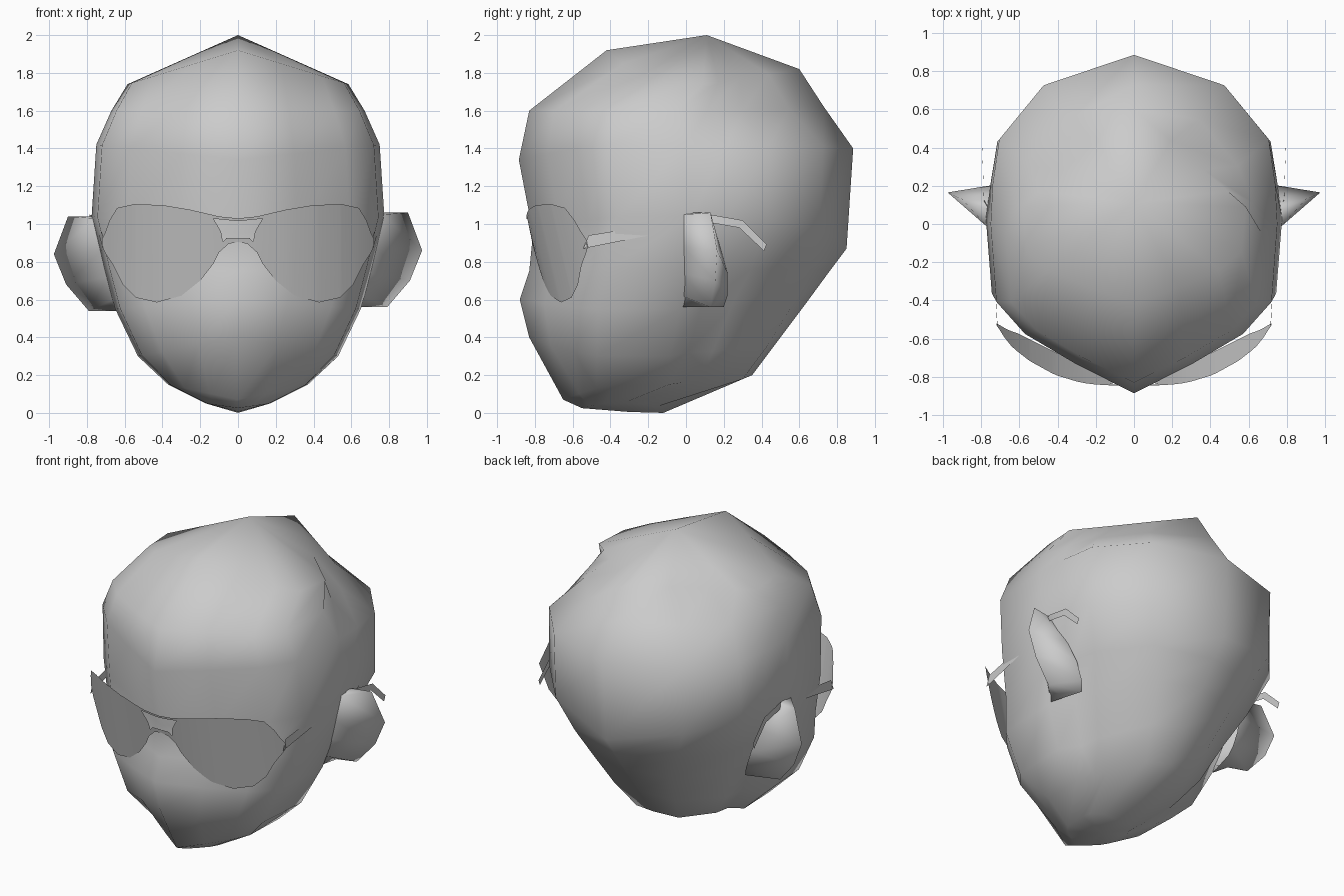
import bpy, bmesh

cube = bpy.data.objects.get("Cube")
if cube:
    bpy.data.objects.remove(cube, do_unlink=True)

GREY = (0.6, 0.6, 0.6, 1.0)
grey = bpy.data.materials.new("plain grey")
grey.use_nodes = True
grey.diffuse_color = GREY
grey.node_tree.nodes["Principled BSDF"].inputs["Base Color"].default_value = GREY


def finish(name, bm, recalc=True):
    if recalc:
        bmesh.ops.recalc_face_normals(bm, faces=bm.faces)
    for f in bm.faces:
        f.smooth = True
    mesh = bpy.data.meshes.new(name)
    bm.to_mesh(mesh)
    bm.free()
    mesh.materials.append(grey)
    ob = bpy.data.objects.new(name, mesh)
    bpy.context.collection.objects.link(ob)
    return ob


def strip(bm, a, b):
    """Quads between two open rows of vertices."""
    for i in range(len(a) - 1):
        bm.faces.new((a[i], b[i], b[i + 1], a[i + 1]))


def row(bm, points):
    return [bm.verts.new(p) for p in points]


def lookup(table, x):
    """Piecewise linear height at x."""
    for (x0, z0), (x1, z1) in zip(table, table[1:]):
        if x <= x1:
            return z0 + (z1 - z0) * (x - x0) / (x1 - x0)
    return table[-1][1]


# Head: tilted rings with a wedge front; the rear half blends between shapes
FACE = [(0, 0), (.4, .085), (.76, .175), (.96, .27)]
SKULL = [(1, .5), (.985, .62), (.94, .75), (.63, .91), (0, 1)]
NECK = [(1, .56), (.8, .63), (.76, .73), (.42, .95), (0, 1)]
CROWN = [(1, .5), (.84, .58), (.62, .69), (.33, .84), (0, 1)]
# front z, side z, back z, front y, back y, half width, blend (- neck, + crown)
RINGS = [
    (.025, .05, .0, -.55, -.12, .17, 0),
    (.07, .15, .2, -.65, .35, .37, -1),
    (.4, .3, .4, -.83, .5, .53, -1),
    (.6, .55, .6, -.88, .65, .65, -.9),
    (.75, .77, .75, -.83, .76, .71, -.5),
    (.95, 1.04, .87, -.81, .85, .775, -.1),
    (1.34, 1.42, 1.4, -.885, .885, .75, 0),
    (1.6, 1.6, 1.62, -.83, .73, .67, .4),
    (1.92, 1.74, 1.82, -.42, .6, .585, 1),
]


def build_head():
    bm = bmesh.new()
    loops = []
    for zf, zs, zb, yf, yb, w, blend in RINGS:
        k = abs(blend)
        target = NECK if blend < 0 else CROWN
        rear = [(x0 + (x1 - x0) * k, t0 + (t1 - t0) * k)
                for (x0, t0), (x1, t1) in zip(SKULL, target)]
        half = []
        for i, (x, t) in enumerate(FACE + rear):
            zc = zf if i < len(FACE) else zb
            half.append((x * w, yf + t * (yb - yf), zs + (zc - zs) * (1 - x)))
        mirrored = [(-x, y, z) for x, y, z in half[-2:0:-1]]
        loops.append(row(bm, half + mirrored))
    for a, b in zip(loops, loops[1:]):
        strip(bm, a + a[:1], b + b[:1])
    for loop, tip in ((loops[0], (0, -.3, .005)), (loops[-1], (0, .11, 2))):
        v = bm.verts.new(tip)
        for p, q in zip(loop, loop[1:] + loop[:1]):
            bm.faces.new((p, q, v))
    finish("head", bm)


# Ears: thin wedges growing out of the cheek, rear side running into the neck
def build_ear(side, name, dz):
    rim = [(.78, .08, 1.06), (.9, .13, 1.06), (.975, .165, .86),
           (.91, .155, .7), (.79, .13, .56), (.67, .09, .56)]
    base_z = [1.06, 1.05, .88, .74, .62, .56]
    rear_y = [.1, .11, .18, .22, .22, .2]
    front = [(.505 + .245 * z, -.02, z) for z in base_z]
    back = [(.4 + .32 * z, y, z) for y, z in zip(rear_y, base_z)]
    bm = bmesh.new()
    rows = [row(bm, [(side * x, y, z + dz) for x, y, z in r])
            for r in (front, rim, back)]
    for a, b in zip(rows, rows[1:]):
        strip(bm, a, b)
    for end in (0, -1):
        bm.faces.new([r[end] for r in rows])
    finish(name, bm)


# Glasses: one wrapped sheet, leaning back at the bottom, with a nose cut-out
TOP = [(0, 1.03), (.1, 1.04), (.25, 1.075), (.4, 1.1), (.55, 1.105),
       (.64, 1.085), (.68, 1.02), (.705, .95), (.72, .92)]
BOTTOM = [(0, .905), (.05, .895), (.1, .85), (.13, .79), (.2, .7), (.3, .62),
          (.43, .585), (.54, .61), (.61, .68), (.66, .78), (.705, .85), (.72, .88)]
HOLE_TOP = [(0, 1.015), (.13, 1.028)]
HOLE_BOTTOM = [(0, .927), (.06, .927), (.08, .905), (.09, .96), (.13, 1.028)]


def lens_point(side, x, z):
    return (side * x, -.86 + .29 * (x / .72) ** 2.5 + .23 * (1.1 - z), z)


def build_lenses():
    bm = bmesh.new()
    xs = sorted({x for t in (TOP, BOTTOM, HOLE_BOTTOM) for x, z in t})
    inner = [x for x in xs if x <= .13]
    outer = [x for x in xs if x >= .13]
    bands = [(inner, TOP, HOLE_TOP), (inner, HOLE_BOTTOM, BOTTOM), (outer, TOP, BOTTOM)]
    for side in (1, -1):
        for cols, upper, lower in bands:
            a, b = (row(bm, [lens_point(side, x, lookup(t, x)) for x in cols])
                    for t in (upper, lower))
            strip(bm, a, b) if side > 0 else strip(bm, b, a)
    bmesh.ops.remove_doubles(bm, verts=bm.verts, dist=.0005)
    finish("glasses_lenses", bm, recalc=False)


# Temple arms: flat ribbons that pass into the head and hook behind the ears
def build_arm(side, name):
    path = [(.715, -.53, .905, .035), (.735, -.18, .968, .028),
            (.735, .02, 1.01, .02), (.785, .12, 1.03, .02),
            (.79, .29, 1.0, .02), (.795, .42, .875, .018)]
    bm = bmesh.new()
    a = row(bm, [(side * x, y + h * .4, z + h) for x, y, z, h in path])
    b = row(bm, [(side * x, y - h * .4, z - h) for x, y, z, h in path])
    if side > 0:
        strip(bm, a, b)
    else:
        strip(bm, b, a)
    finish(name, bm, recalc=False)


build_head()
build_lenses()
for side, word, dz in ((1, "left", 0), (-1, "right", -.02)):
    build_ear(side, word + "_ear", dz)
    build_arm(side, word + "_temple_arm")
